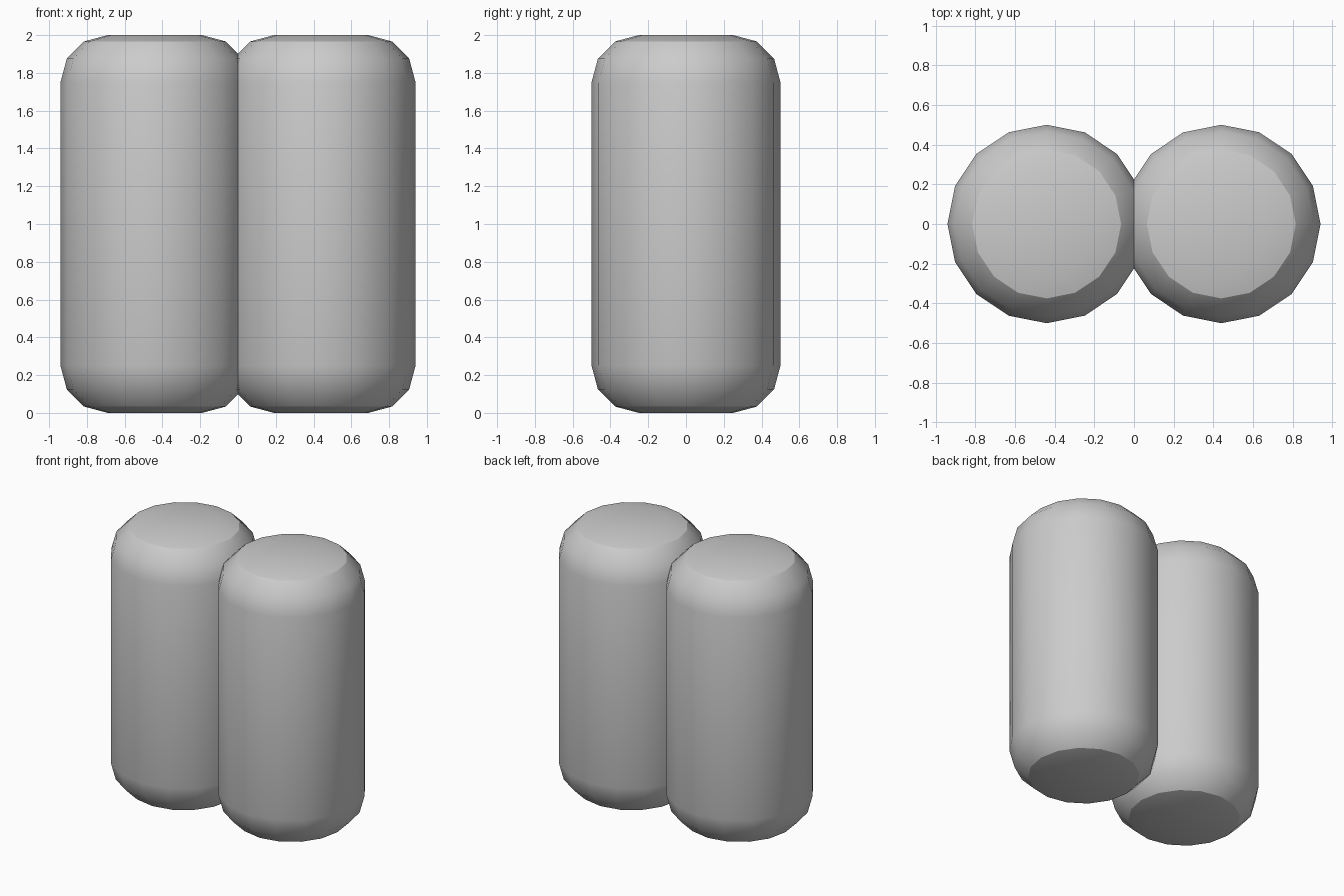
import bpy, bmesh
from math import sin, cos, pi

if "Cube" in bpy.data.objects:
    bpy.data.objects.remove(bpy.data.objects["Cube"])

R, H, B = 0.5, 2.0, 0.25      # radius, height, rounding radius
SIDES, STEPS, OFFSET = 16, 3, 0.44

# Rounded profile from the bottom cap edge to the top cap edge
arc = [(R - B + B * sin(pi / 2 * i / STEPS), B - B * cos(pi / 2 * i / STEPS))
       for i in range(STEPS + 1)]
profile = arc + [(r, H - z) for r, z in reversed(arc)]


def rounded_cylinder(name, x):
    bm = bmesh.new()
    rings = [[bm.verts.new((r * cos(2 * pi * k / SIDES), r * sin(2 * pi * k / SIDES), z))
              for k in range(SIDES)] for r, z in profile]
    for low, high in zip(rings, rings[1:]):
        for k in range(SIDES):
            n = (k + 1) % SIDES
            bm.faces.new((low[k], low[n], high[n], high[k]))
    # Flat end caps
    bm.faces.new(rings[0][::-1])
    bm.faces.new(rings[-1])
    mesh = bpy.data.meshes.new(name)
    bm.to_mesh(mesh)
    bm.free()
    ob = bpy.data.objects.new(name, mesh)
    ob.location.x = x
    bpy.context.collection.objects.link(ob)
    bpy.ops.object.select_all(action='DESELECT')
    ob.select_set(True)
    bpy.context.view_layer.objects.active = ob
    bpy.ops.object.shade_smooth_by_angle(angle=pi / 6)
    return ob


# Two overlapping canisters side by side
rounded_cylinder("left_canister", -OFFSET)
rounded_cylinder("right_canister", OFFSET)
